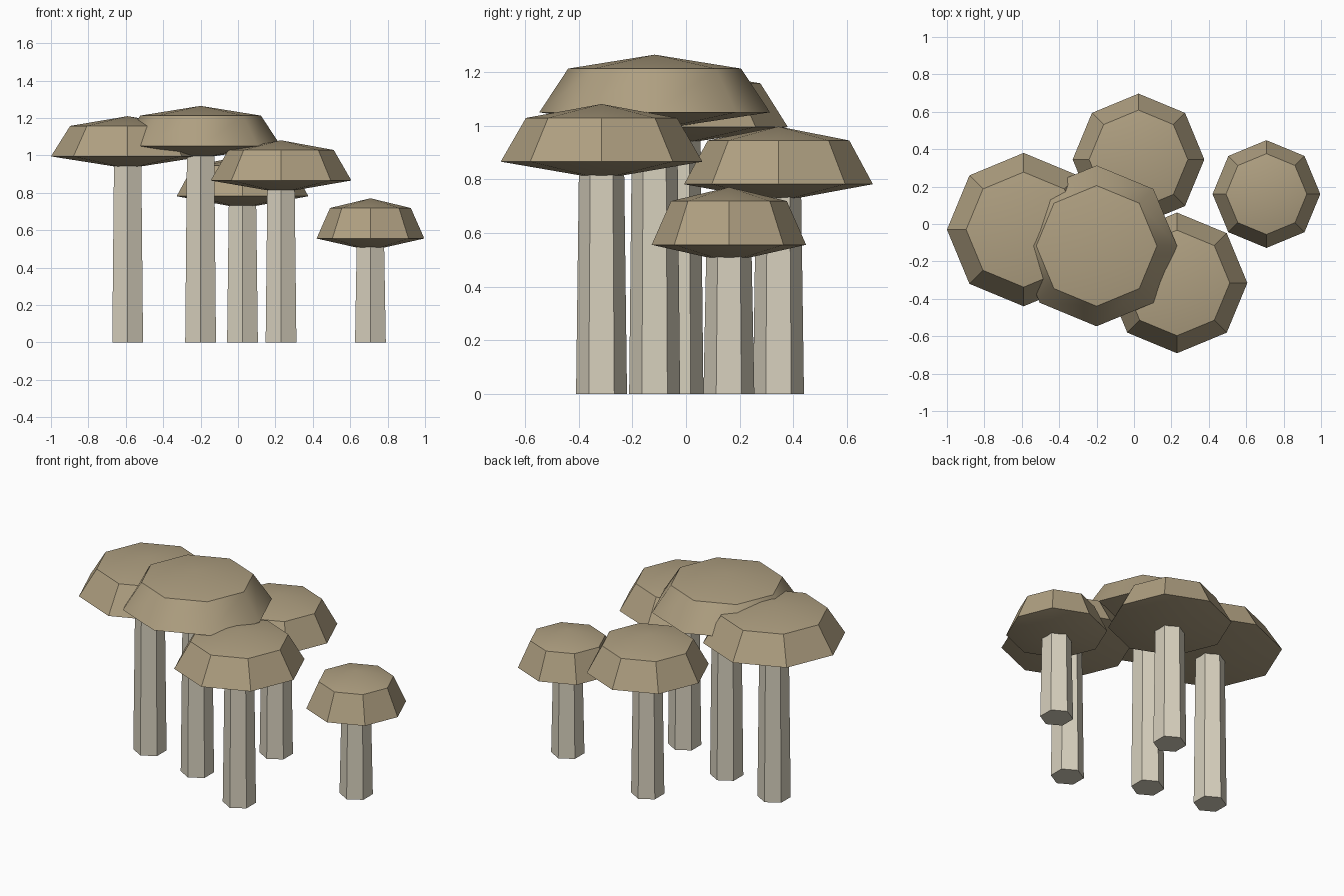
import bpy
import bmesh
from math import sin, cos, pi, radians

old = bpy.data.objects.get("Cube")
if old:
    bpy.data.objects.remove(old, do_unlink=True)


def make_material(name, color):
    mat = bpy.data.materials.new(name)
    mat.use_nodes = True
    mat.diffuse_color = (*color, 1)
    mat.node_tree.nodes["Principled BSDF"].inputs["Base Color"].default_value = (*color, 1)
    return mat


cap_tan = make_material("cap tan", (0.43, 0.35, 0.22))
stem_cream = make_material("stem cream", (0.68, 0.63, 0.51))


def lathe(name, profile, sides, start, location, material, smooth_angle):
    """Spin a (radius, height) profile, listed bottom to top, into a closed solid."""
    bm = bmesh.new()
    rings = []
    for r, z in profile:
        count = sides if r > 0 else 1
        angles = [start + 2 * pi * i / sides for i in range(count)]
        rings.append([bm.verts.new((r * cos(a), r * sin(a), z)) for a in angles])
    for low, high in zip(rings, rings[1:]):
        for i in range(sides):
            j = (i + 1) % sides
            corners = [low[i % len(low)], low[j % len(low)],
                       high[j % len(high)], high[i % len(high)]]
            bm.faces.new(list(dict.fromkeys(corners)))
    # Close open ends with flat faces
    for ring in (rings[0], rings[-1]):
        if len(ring) > 1:
            bm.faces.new(ring)
    bmesh.ops.recalc_face_normals(bm, faces=bm.faces[:])
    mesh = bpy.data.meshes.new(name)
    bm.to_mesh(mesh)
    bm.free()
    mesh.materials.append(material)
    obj = bpy.data.objects.new(name, mesh)
    obj.location = location
    bpy.context.collection.objects.link(obj)
    bpy.ops.object.select_all(action="DESELECT")
    obj.select_set(True)
    bpy.context.view_layer.objects.active = obj
    bpy.ops.object.shade_smooth_by_angle(angle=radians(smooth_angle))
    return obj


def mushroom(label, x, y, rim_z, radius, smooth_angle=30):
    # Six-sided, slightly tapered stem
    lathe(label + "_stem", [(0.095, 0), (0.084, rim_z)], 6, pi / 2,
          (x, y, 0), stem_cream, 30)
    # Eight-sided cap: shallow underside, sloped side, low domed top
    cap = [(0, -0.065), (radius, 0), (radius * 0.75, 0.163), (0, 0.215)]
    lathe(label + "_cap", cap, 8, 0, (x, y, rim_z), cap_tan, smooth_angle)


mushroom("right_mushroom", -0.59, -0.03, 0.995, 0.41)
mushroom("tallest_mushroom", -0.20, -0.117, 1.05, 0.43, 42)
mushroom("back_mushroom", 0.024, 0.345, 0.782, 0.352)
mushroom("front_mushroom", 0.23, -0.315, 0.866, 0.376)
mushroom("small_left_mushroom", 0.708, 0.16, 0.556, 0.288)
